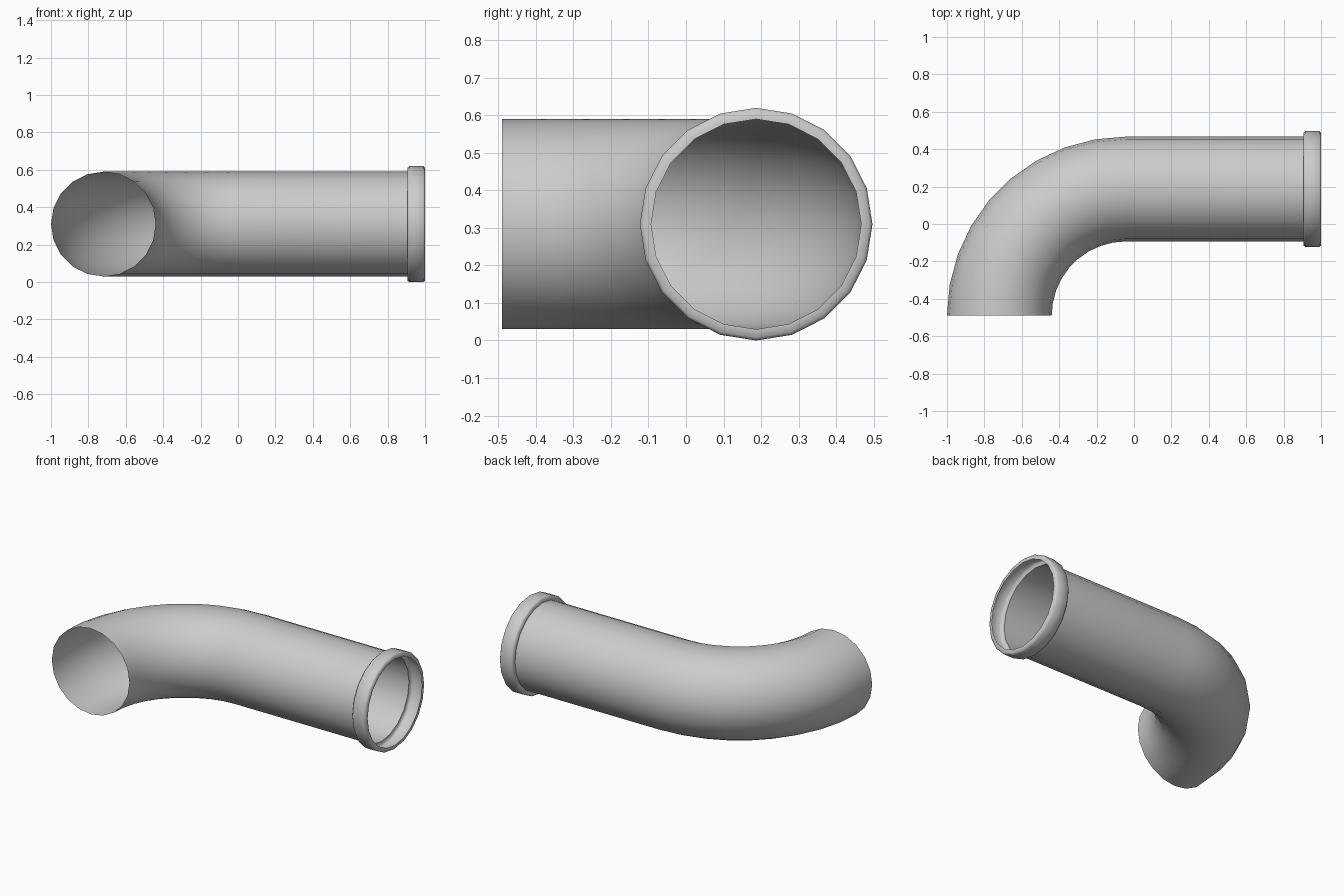
import bpy, bmesh
from math import sin, cos, pi, radians
from mathutils import Vector

cube = bpy.data.objects.get("Cube")
if cube:
    bpy.data.objects.remove(cube)

SIDES = 20
PIPE_R = 0.28
AXIS_Y, AXIS_Z = 0.187, 0.31
BEND_R = 0.677
BEND_X, BEND_Y = -0.043, AXIS_Y - BEND_R
COLLAR_X = 0.906

grey = bpy.data.materials.new("pipe grey")
grey.use_nodes = True
color = (0.60, 0.60, 0.60, 1)
grey.diffuse_color = color
grey.node_tree.nodes["Principled BSDF"].inputs["Base Color"].default_value = color


def sweep(name, stations, sharp_angle):
    """Skin open rings; each station is (x, y, turn angle, radius)."""
    bm = bmesh.new()
    rings = []
    for x, y, turn, radius in stations:
        center = Vector((x, y, AXIS_Z))
        side = Vector((-sin(turn), cos(turn), 0))
        up = Vector((0, 0, 1))
        angles = [2 * pi * i / SIDES for i in range(SIDES)]
        rings.append([bm.verts.new(center + radius * (cos(a) * side + sin(a) * up))
                      for a in angles])
    for a, b in zip(rings, rings[1:]):
        for i in range(SIDES):
            j = (i + 1) % SIDES
            bm.faces.new((a[i], b[i], b[j], a[j]))
    mesh = bpy.data.meshes.new(name)
    bm.to_mesh(mesh)
    bm.free()
    mesh.materials.append(grey)
    obj = bpy.data.objects.new(name, mesh)
    bpy.context.collection.objects.link(obj)
    bpy.ops.object.select_all(action='DESELECT')
    obj.select_set(True)
    bpy.context.view_layer.objects.active = obj
    bpy.ops.object.shade_smooth_by_angle(angle=radians(sharp_angle))
    return obj


# Straight run followed by a quarter-turn elbow, open at both ends
BEND_STEPS = 9
path = [(COLLAR_X, AXIS_Y, 0, PIPE_R)]
for k in range(BEND_STEPS + 1):
    t = pi / 2 * k / BEND_STEPS
    path.append((BEND_X - BEND_R * sin(t), BEND_Y + BEND_R * cos(t), t, PIPE_R))
sweep("bent_pipe", path, 40)

# Hollow collar with chamfered edges around the straight end
profile = [(1.0, PIPE_R), (1.0, 0.302), (0.991, 0.31),
           (0.915, 0.31), (COLLAR_X, 0.302), (COLLAR_X, PIPE_R)]
sweep("end_collar", [(x, AXIS_Y, 0, r) for x, r in profile], 60)
